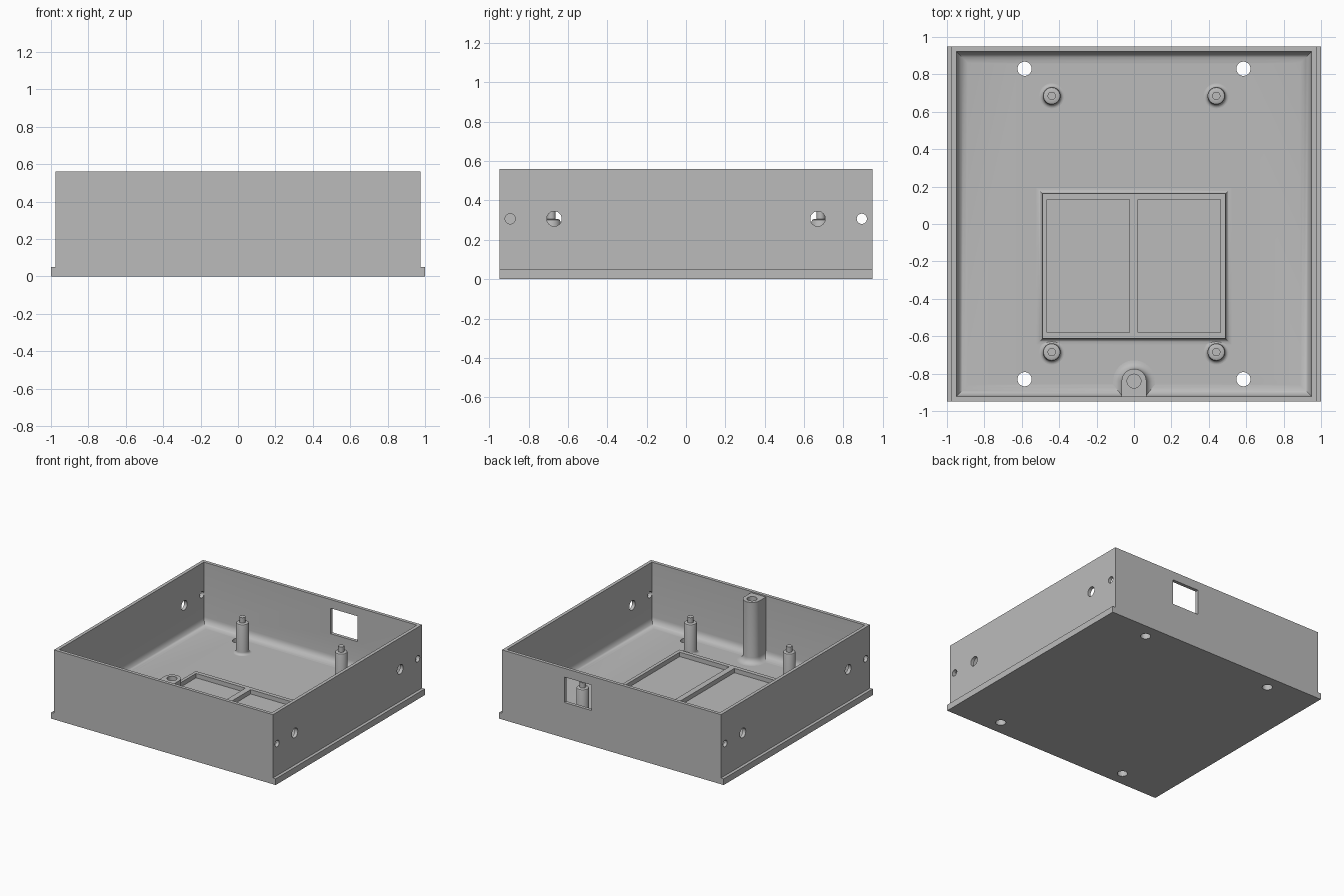
import bpy, bmesh
from math import sin, cos, pi, radians
from mathutils import Matrix

cube = bpy.data.objects.get("Cube")
if cube:
    bpy.data.objects.remove(cube)

grey = bpy.data.materials.new("plain grey")
grey.use_nodes = True
grey.diffuse_color = (0.5, 0.5, 0.5, 1)
grey.node_tree.nodes["Principled BSDF"].inputs["Base Color"].default_value = (0.5, 0.5, 0.5, 1)

FLOOR, TOP = 0.06, 0.56
HALF_X, HALF_Y, WALL = 0.975, 0.948, 0.027


def make(name, bm):
    bmesh.ops.recalc_face_normals(bm, faces=bm.faces)
    mesh = bpy.data.meshes.new(name)
    bm.to_mesh(mesh)
    bm.free()
    obj = bpy.data.objects.new(name, mesh)
    mesh.materials.append(grey)
    bpy.context.collection.objects.link(obj)
    return obj


def loft(name, rings):
    """Skin a stack of equal-length closed rings and cap both ends."""
    bm = bmesh.new()
    loops = [[bm.verts.new(p) for p in ring] for ring in rings]
    n = len(loops[0])
    for a, b in zip(loops, loops[1:]):
        for i in range(n):
            j = (i + 1) % n
            bm.faces.new((a[i], a[j], b[j], b[i]))
    bm.faces.new(loops[0][::-1])
    bm.faces.new(loops[-1])
    return make(name, bm)


def box(name, x0, x1, y0, y1, z0, z1):
    return loft(name, [[(x0, y0, z), (x1, y0, z), (x1, y1, z), (x0, y1, z)] for z in (z0, z1)])


def rod(name, radius, length, at, axis="Z"):
    bm = bmesh.new()
    turn = Matrix.Rotation(radians(90), 4, "Y") if axis == "X" else Matrix()
    bmesh.ops.create_cone(bm, cap_ends=True, segments=32, radius1=radius, radius2=radius,
                          depth=length, matrix=Matrix.Translation(at) @ turn)
    return make(name, bm)


def cut(target, cutter):
    mod = target.modifiers.new("cut", "BOOLEAN")
    mod.operation, mod.solver, mod.object = "DIFFERENCE", "EXACT", cutter
    bpy.context.view_layer.objects.active = target
    bpy.ops.object.modifier_apply(modifier=mod.name)
    bpy.data.objects.remove(cutter)


def smooth(obj):
    bpy.ops.object.select_all(action="DESELECT")
    obj.select_set(True)
    bpy.context.view_layer.objects.active = obj
    bpy.ops.object.shade_smooth_by_angle(angle=radians(35))


def fillet(radius, steps=6):
    """Concave base flare as (outward offset, height above floor) pairs."""
    arc = [i * pi / 2 / steps for i in range(steps + 1)]
    return [(radius * (1 - sin(a)), radius * (1 - cos(a))) for a in arc]


# Tray body with side lips, hollowed by a box whose lower edges are rounded
half = [(1, 0), (1, 0.05), (HALF_X, 0.05), (HALF_X, TOP)]
outline = half + [(-x, z) for x, z in reversed(half)]
tray = loft("tray_body", [[(x, y, z) for x, z in outline] for y in (-HALF_Y, HALF_Y)])
inner_x, inner_y = HALF_X - WALL, HALF_Y - WALL
cavity = box("cavity_cutter", -inner_x, inner_x, -inner_y, inner_y, FLOOR, 0.8)
bm = bmesh.new()
bm.from_mesh(cavity.data)
low = [e for e in bm.edges if all(v.co.z < FLOOR + 0.01 for v in e.verts)]
bmesh.ops.bevel(bm, geom=low, offset=0.06, segments=6, profile=0.5, affect="EDGES")
bm.to_mesh(cavity.data)
bm.free()
cut(tray, cavity)

# Opening in the back wall
cut(tray, box("window_cutter", 0.18, 0.42, 0.9, 1.0, 0.285, 0.49))

# Floor holes and side wall holes
for sx in (-1, 1):
    for sy in (-1, 1):
        cut(tray, rod("floor_hole", 0.038, 0.4, (sx * 0.585, sy * 0.83, 0)))
        cut(tray, rod("side_hole", 0.038, 0.2, (sx * 0.96, sy * 0.67, 0.307), "X"))
        cut(tray, rod("small_side_hole", 0.026, 0.1, (sx * 0.96, sy * 0.894, 0.307), "X"))
smooth(tray)

# Raised floor frame with flared sides and two rectangular pockets
rings = []
for off, h in [(0.03, -0.01)] + fillet(0.03) + [(0, 0.035)]:
    x, y0, y1 = 0.49 + off, -0.613 - off, 0.163 + off
    rings.append([(-x, y0, FLOOR + h), (x, y0, FLOOR + h), (x, y1, FLOOR + h), (-x, y1, FLOOR + h)])
frame = loft("floor_frame", rings)
for x0, x1 in ((-0.465, -0.025), (0.022, 0.462)):
    cut(frame, box("pocket_cutter", x0, x1, -0.58, 0.13, 0, 0.2))
smooth(frame)

# Stepped standoffs with locating pins
profile = [(0.047 + off, FLOOR + h) for off, h in fillet(0.02)]
profile += [(0.047, 0.292), (0.044, 0.301), (0.036, 0.305), (0.022, 0.305), (0.022, 0.348)]
for side, sx in (("right", -1), ("left", 1)):
    for end, sy in (("front", -1), ("back", 1)):
        post = loft(f"{end}_{side}_standoff", [
            [(sx * 0.44 + r * cos(i * pi / 16), sy * 0.685 + r * sin(i * pi / 16), z)
             for i in range(32)] for r, z in profile])
        smooth(post)

# Screw boss joined to the front wall, flared at the floor, with a blind hole
rings = []
for off, h in fillet(0.045) + [(0, 0.55 - FLOOR)]:
    r = 0.066 + off
    arc = [(r * cos(i * pi / 20), -0.84 + r * sin(i * pi / 20)) for i in range(21)]
    rings.append([(x, y, FLOOR + h) for x, y in arc + [(-r, -0.93), (r, -0.93)]])
boss = loft("front_screw_boss", rings)
cut(boss, rod("boss_hole", 0.037, 0.4, (0, -0.84, 0.45)))
smooth(boss)
